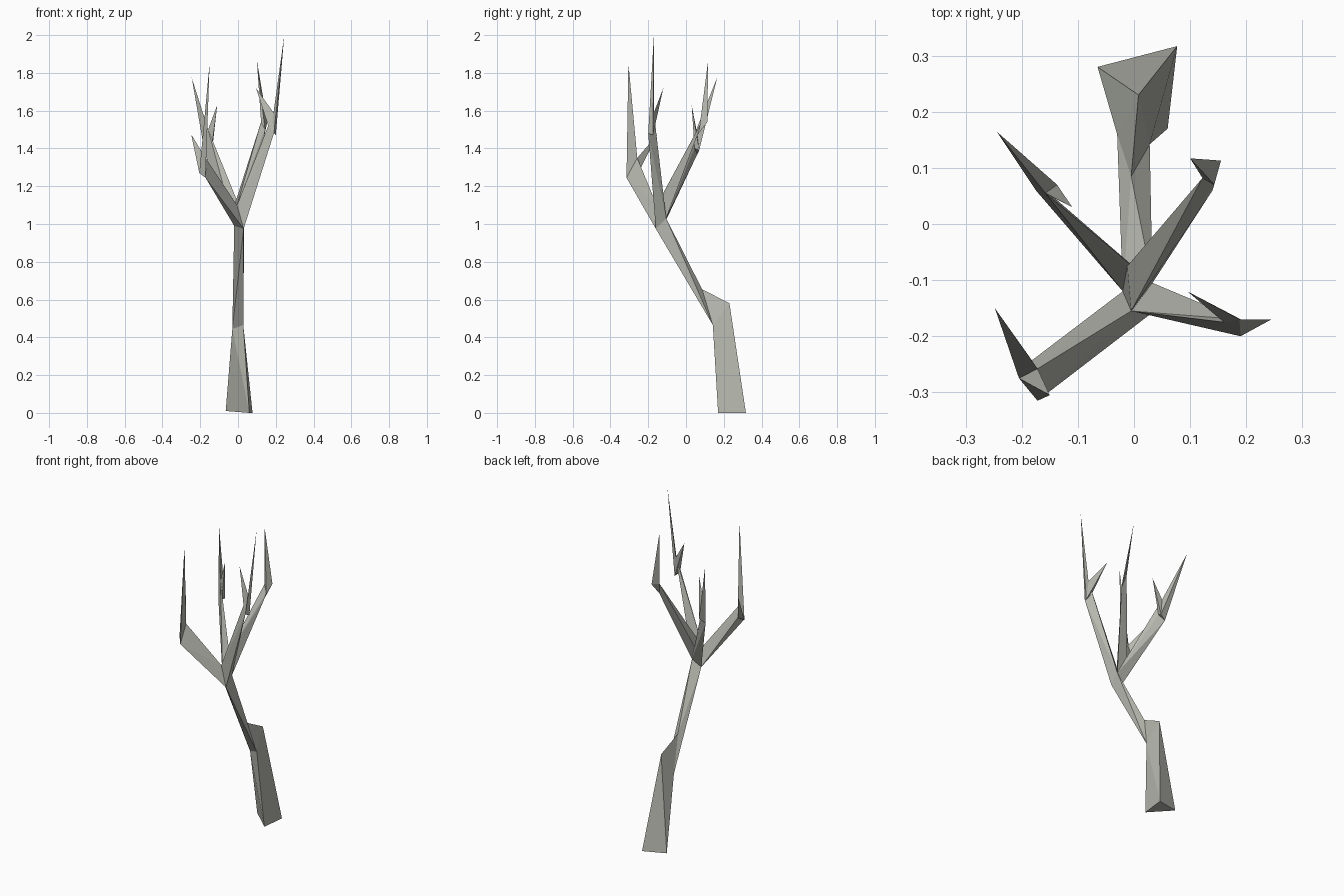
import bpy
import bmesh
from mathutils import Vector

cube = bpy.data.objects.get("Cube")
if cube:
    bpy.data.objects.remove(cube)

bark = bpy.data.materials.new("grey_bark")
bark.use_nodes = True
color = (0.47, 0.48, 0.43, 1)
bark.diffuse_color = color
bark.node_tree.nodes["Principled BSDF"].inputs["Base Color"].default_value = color


def build(name, *segments):
    """One flat-shaded object; each segment is the hull of its corner points."""
    bm = bmesh.new()
    for points in segments:
        verts = [bm.verts.new(Vector(p)) for p in points]
        hull = bmesh.ops.convex_hull(bm, input=verts)
        spare = {v for v in hull["geom_interior"] + hull["geom_unused"]
                 if isinstance(v, bmesh.types.BMVert)}
        bmesh.ops.delete(bm, geom=list(spare), context="VERTS")
    mesh = bpy.data.meshes.new(name)
    bm.to_mesh(mesh)
    bm.free()
    mesh.materials.append(bark)
    bpy.context.collection.objects.link(bpy.data.objects.new(name, mesh))


# Shared corners of the fork
front = (0.03, -0.16, 0.975)
left = (-0.02, -0.12, 0.99)
right = (0.033, -0.105, 1.03)
crotch = (-0.005, -0.155, 1.1)
back = (-0.012, -0.075, 1.12)

# Trunk: triangular base, bent knee, leaning upper part and fork
base = [(-0.065, 0.28, 0.01), (0.077, 0.317, 0), (0.06, 0.17, 0)]
knee = [(-0.03, 0.16, 0.445), (0.028, 0.142, 0.465)]
heel = (0.008, 0.23, 0.58)
ridge = (-0.005, 0.085, 0.655)
build("trunk",
      base + knee + [heel],
      knee + [heel, ridge],
      knee + [ridge, front, left, right],
      [front, left, right, crotch, back])


def limb(name, root, top, low, side, corner, tip, twig=None):
    """Three-sided limb with an upright spike and an optional side twig."""
    segments = [root + [top, low, side],
                [top, low, side, corner],
                [top, side, corner, tip]]
    if twig:
        segments.append([top, low, corner, twig])
    build(name, *segments)


limb("front_right_limb", [crotch, left, front],
     top=(-0.172, -0.258, 1.35), low=(-0.182, -0.243, 1.29),
     side=(-0.172, -0.315, 1.245), corner=(-0.205, -0.275, 1.27),
     tip=(-0.15, -0.305, 1.855), twig=(-0.248, -0.15, 1.475))

limb("front_left_limb", [crotch, front, right],
     top=(0.188, -0.17, 1.59), low=(0.16, -0.175, 1.52),
     side=(0.19, -0.2, 1.48), corner=(0.2, -0.175, 1.47),
     tip=(0.245, -0.17, 2.0), twig=(0.095, -0.12, 1.72))

limb("back_right_limb", [left, back, right],
     top=(-0.158, 0.055, 1.5), low=(-0.14, 0.045, 1.4),
     side=(-0.175, 0.06, 1.37), corner=(-0.137, 0.07, 1.39),
     tip=(-0.245, 0.165, 1.775), twig=(-0.11, 0.03, 1.63))

limb("back_left_limb", [crotch, back, right],
     top=(0.122, 0.082, 1.54), low=(0.14, 0.06, 1.47),
     side=(0.143, 0.07, 1.5), corner=(0.155, 0.113, 1.54),
     tip=(0.1, 0.117, 1.865))
